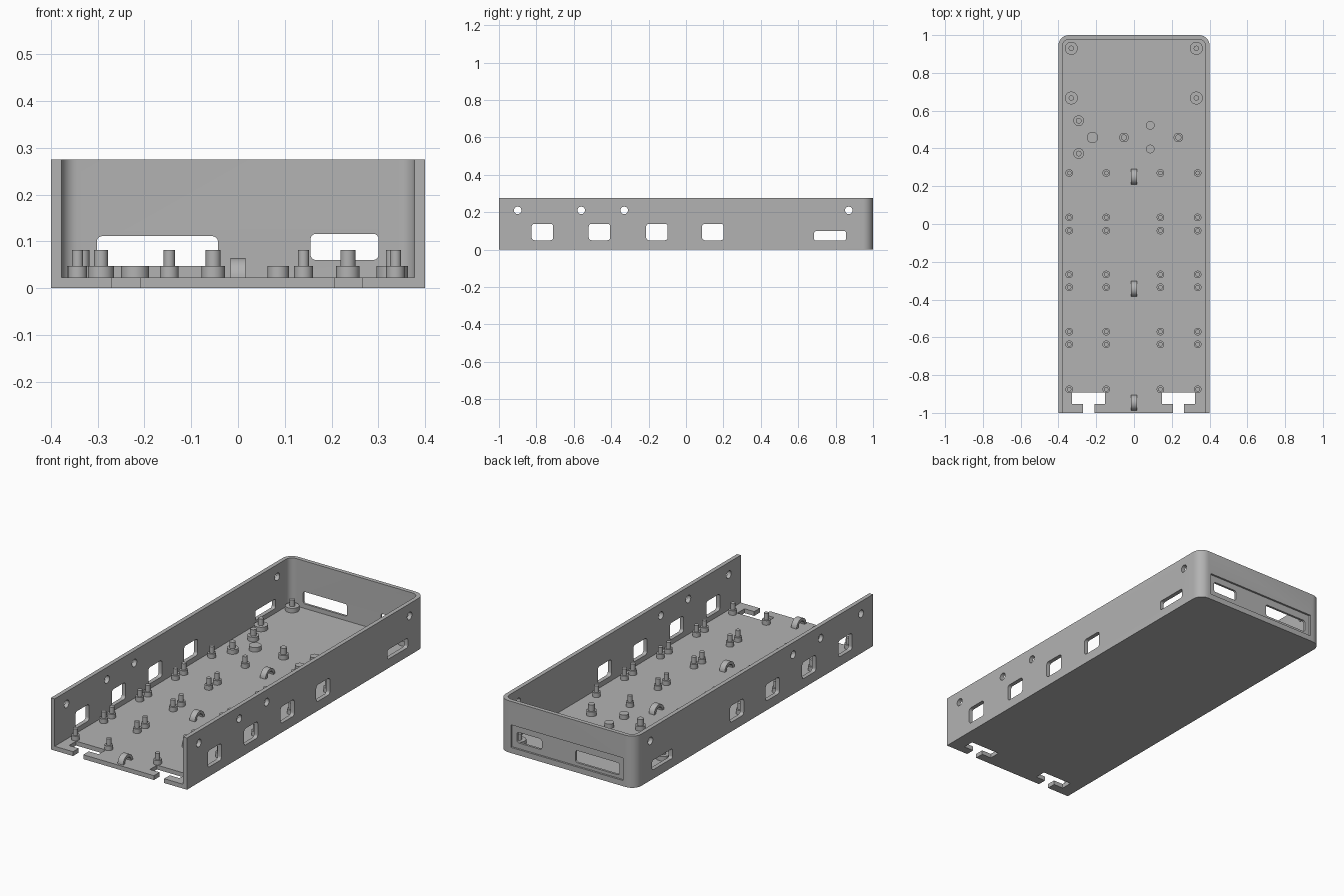
import bpy, bmesh, math
from mathutils import Vector

cube = bpy.data.objects.get("Cube")
if cube:
    bpy.data.objects.remove(cube)

grey = bpy.data.materials.new("plain_grey")
grey.use_nodes = True
grey.diffuse_color = (0.45, 0.45, 0.45, 1)
grey.node_tree.nodes["Principled BSDF"].inputs["Base Color"].default_value = (0.45, 0.45, 0.45, 1)

HALF_W, HALF_L, HEIGHT = 0.4, 1.0, 0.275
WALL, FLOOR = 0.022, 0.023


def arc(cx, cy, r, a0, a1, n):
    return [(cx + r * math.cos(math.radians(a0 + (a1 - a0) * i / n)),
             cy + r * math.sin(math.radians(a0 + (a1 - a0) * i / n))) for i in range(n + 1)]


def rounded_rect(u0, u1, v0, v1, r_low, r_high):
    """Rectangle outline with separate radii for the low-v and high-v corners."""
    pts = []
    for u, v, su, sv, start in ((u0, v0, 1, 1, 180), (u1, v0, -1, 1, 270),
                                (u1, v1, -1, -1, 0), (u0, v1, 1, -1, 90)):
        r = r_low if sv > 0 else r_high
        pts += arc(u + su * r, v + sv * r, r, start, start + 90, 8) if r else [(u, v)]
    return pts


def circle(u, v, r):
    return arc(u, v, r, 0, 360, 32)[:-1]


def prism(bm, pts, axis, lo, hi):
    """Extrude a flat outline along an axis between two positions."""
    place = {"x": lambda u, v, t: (t, u, v),
             "y": lambda u, v, t: (u, t, v),
             "z": lambda u, v, t: (u, v, t)}[axis]
    face = bm.faces.new([bm.verts.new(place(u, v, lo)) for u, v in pts])
    new = bmesh.ops.extrude_face_region(bm, geom=[face])["geom"]
    shift = Vector(place(0, 0, hi - lo))
    bmesh.ops.translate(bm, vec=shift, verts=[g for g in new if isinstance(g, bmesh.types.BMVert)])


def finish(bm, name):
    bmesh.ops.recalc_face_normals(bm, faces=bm.faces)
    mesh = bpy.data.meshes.new(name)
    bm.to_mesh(mesh)
    bm.free()
    mesh.materials.append(grey)
    obj = bpy.data.objects.new(name, mesh)
    bpy.context.collection.objects.link(obj)
    return obj


def smooth(obj):
    bpy.ops.object.select_all(action="DESELECT")
    obj.select_set(True)
    bpy.context.view_layer.objects.active = obj
    bpy.ops.object.shade_smooth_by_angle(angle=math.radians(30))


def subtract(obj, bm):
    """Cut a set of solids out of an object and discard the cutter."""
    cutter = finish(bm, "cutter")
    cutter.hide_render = True
    mod = obj.modifiers.new("cut", "BOOLEAN")
    mod.operation, mod.solver, mod.object = "DIFFERENCE", "EXACT", cutter
    dg = bpy.context.evaluated_depsgraph_get()
    result = bpy.data.meshes.new_from_object(obj.evaluated_get(dg))
    obj.modifiers.clear()
    obj.data = result
    bpy.data.objects.remove(cutter)


# Tray body with rounded back corners
bm = bmesh.new()
prism(bm, rounded_rect(-HALF_W, HALF_W, -HALF_L, HALF_L, 0, 0.055), "z", 0, HEIGHT)
tray = finish(bm, "tray")

# Open cavity and the shallow recess in the back panel
bm = bmesh.new()
inner = HALF_W - WALL
prism(bm, rounded_rect(-inner, inner, -1.2, HALF_L - WALL, 0, 0.035), "z", FLOOR, 0.5)
prism(bm, rounded_rect(-0.33, 0.33, 0.03, 0.15, 0, 0), "y", 0.99, 1.1)
subtract(tray, bm)

# Side ports and screw holes, back ports, front floor notches
bm = bmesh.new()
for y in (-0.825, -0.52, -0.213, 0.086):
    prism(bm, rounded_rect(y, y + 0.115, 0.05, 0.138, 0.015, 0.015), "x", -0.6, 0.6)
prism(bm, rounded_rect(0.685, 0.855, 0.048, 0.099, 0.01, 0.01), "x", -0.6, 0.6)
for y in (-0.9, -0.56, -0.33, 0.87):
    prism(bm, circle(y, 0.21, 0.02), "x", -0.6, 0.6)
prism(bm, rounded_rect(-0.302, -0.043, 0.047, 0.111, 0.012, 0.012), "y", 0.9, 1.1)
prism(bm, rounded_rect(0.155, 0.301, 0.06, 0.116, 0.012, 0.012), "y", 0.9, 1.1)
for x in (-0.24, 0.236):
    notch = [(-0.03, -1.1), (0.03, -1.1), (0.03, -0.953), (0.087, -0.953),
             (0.087, -0.893), (-0.087, -0.893), (-0.087, -0.953), (-0.03, -0.953)]
    prism(bm, [(x + u, v) for u, v in notch], "z", -0.05, 0.04)
subtract(tray, bm)
smooth(tray)


# Standoffs: a wide base with an optional locating pin
def standoffs(name, places, base_r, pin_r):
    bm = bmesh.new()
    for x, y in places:
        prism(bm, circle(x, y, base_r), "z", FLOOR - 0.002, 0.047)
        if pin_r:
            prism(bm, circle(x, y, pin_r), "z", 0.046, 0.081)
    smooth(finish(bm, name))


rows = (0.27, 0.035, -0.035, -0.267, -0.335, -0.57, -0.637, -0.875)
standoffs("board_standoffs", [(x, y) for x in (-0.343, -0.147, 0.14, 0.337) for y in rows], 0.02, 0.012)
standoffs("corner_standoffs", [(x, y) for x in (-0.332, 0.33) for y in (0.93, 0.667)], 0.034, 0.014)
standoffs("left_pair_standoffs", [(-0.293, 0.547), (-0.293, 0.373)], 0.028, 0.015)
standoffs("middle_standoffs", [(-0.053, 0.458), (0.235, 0.458)], 0.025, 0.016)
standoffs("large_rest", [(-0.22, 0.458)], 0.03, 0)
standoffs("small_rests", [(0.086, 0.522), (0.086, 0.397)], 0.023, 0)

# Cable tie arches along the centre line
bm = bmesh.new()
for y in (0.249, -0.344, -0.947):
    outline = arc(y, FLOOR, 0.041, 0, 180, 20) + arc(y, FLOOR, 0.026, 180, 0, 20)
    prism(bm, outline, "x", -0.016, 0.016)
smooth(finish(bm, "cable_arches"))
